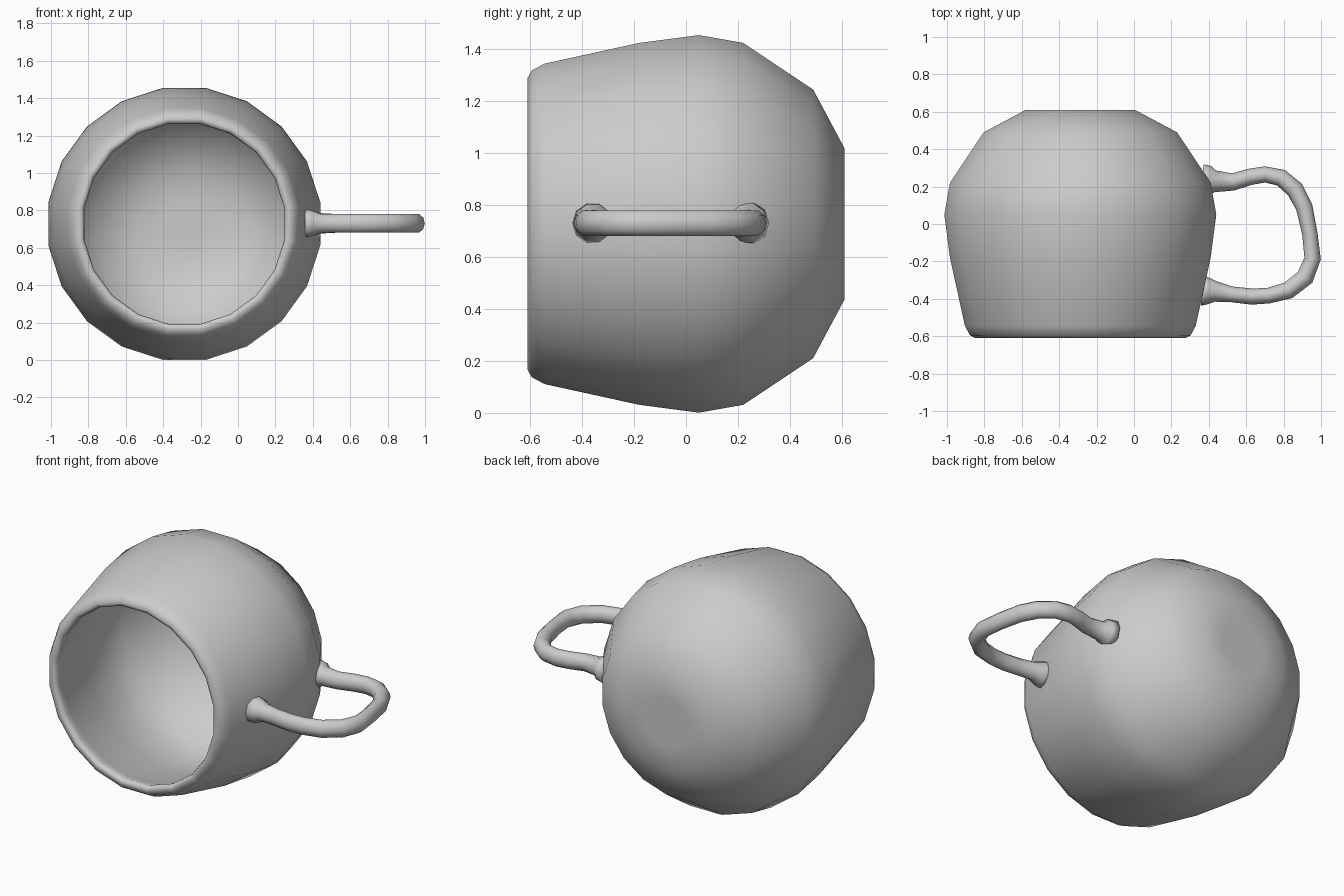
import bpy, bmesh, math
from mathutils import Vector

if "Cube" in bpy.data.objects:
    bpy.data.objects.remove(bpy.data.objects["Cube"])

CX, CZ = -0.287, 0.728   # centre line of the mug, running along y


def skin(name, rings):
    """Join equal-sized rings of points into a closed, smooth shaded tube."""
    bm = bmesh.new()
    loops = [[bm.verts.new(p) for p in ring] for ring in rings]
    n = len(loops[0])
    for a, b in zip(loops, loops[1:]):
        for i in range(n):
            j = (i + 1) % n
            bm.faces.new((a[i], a[j], b[j], b[i]))
    bm.faces.new(loops[0])
    bm.faces.new(loops[-1])
    bmesh.ops.recalc_face_normals(bm, faces=bm.faces)
    for f in bm.faces:
        f.smooth = True
    mesh = bpy.data.meshes.new(name)
    bm.to_mesh(mesh)
    bm.free()
    obj = bpy.data.objects.new(name, mesh)
    bpy.context.collection.objects.link(obj)
    return obj


# Mug body: (y, flat-to-centre radius) from outer base, over the rim, to inner base
profile = [(0.61, 0.15), (0.61, 0.292), (0.49, 0.517), (0.22, 0.697), (0.05, 0.727),
           (-0.18, 0.697), (-0.545, 0.617), (-0.595, 0.59), (-0.61, 0.562),
           (-0.605, 0.542), (-0.58, 0.535), (-0.53, 0.55), (-0.18, 0.637),
           (0.05, 0.667), (0.20, 0.637), (0.45, 0.475), (0.55, 0.27), (0.555, 0.12)]
SIDES = 20
half = math.pi / SIDES


def body_ring(y, r):
    r /= math.cos(half)
    angles = [2 * math.pi * i / SIDES + half for i in range(SIDES)]
    return [(CX + r * math.cos(a), y, CZ + r * math.sin(a)) for a in angles]


skin("mug_body", [body_ring(y, r) for y, r in profile])

# Handle: (x, y, radius) along its centre line, flared where it meets the body
path = [(0.365, 0.235, 0.085), (0.405, 0.232, 0.078), (0.435, 0.228, 0.058),
        (0.53, 0.225, 0.046), (0.62, 0.252, 0.044), (0.70, 0.265, 0.043),
        (0.785, 0.248, 0.046), (0.86, 0.185, 0.048), (0.91, 0.09, 0.045),
        (0.94, -0.05, 0.041), (0.955, -0.185, 0.044), (0.915, -0.285, 0.048),
        (0.825, -0.355, 0.046), (0.72, -0.383, 0.042), (0.63, -0.388, 0.043),
        (0.52, -0.376, 0.042), (0.44, -0.362, 0.054), (0.395, -0.358, 0.072),
        (0.36, -0.357, 0.08)]
rings = []
for i, (x, y, r) in enumerate(path):
    a, b = path[max(i - 1, 0)], path[min(i + 1, len(path) - 1)]
    t = Vector((b[0] - a[0], b[1] - a[1], 0)).normalized()
    side = Vector((-t.y, t.x, 0))
    up = Vector((0, 0, 1))
    rz = max(r, 0.052)
    rings.append([Vector((x, y, 0.731)) + side * r * math.cos(k * math.pi / 5)
                  + up * rz * math.sin(k * math.pi / 5) for k in range(10)])
skin("handle", rings)
